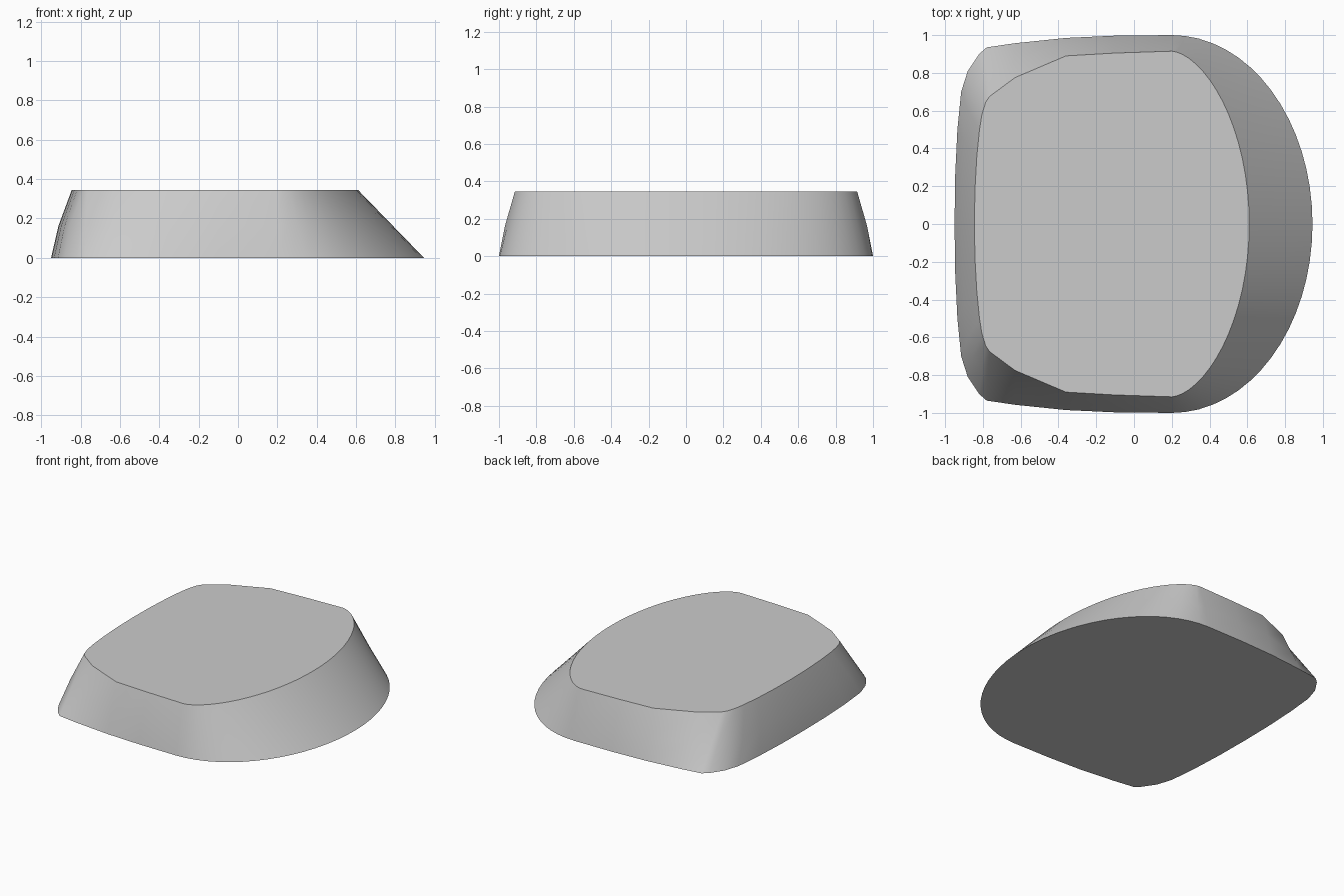
import bpy, bmesh, math

cube = bpy.data.objects.get("Cube")
if cube:
    bpy.data.objects.remove(cube, do_unlink=True)

HEIGHT = 0.345
MID = 0.47          # relative height of the slightly bulged middle ring
STEPS = 16

grey = bpy.data.materials.new("plain grey")
grey.use_nodes = True
grey.diffuse_color = (0.6, 0.6, 0.6, 1)
grey.node_tree.nodes["Principled BSDF"].inputs["Base Color"].default_value = (0.6, 0.6, 0.6, 1)


def round_side(reach, width, power):
    """Curved +x side, from the middle to where the straight flank starts."""
    points = []
    for i in range(STEPS + 1):
        t = math.sin(i / STEPS * math.pi / 2)
        points.append((0.2 + (reach - 0.2) * max(0, 1 - t * t) ** power, width * t))
    return points


# Half outlines: round side, flank, corner, then the shallow -x side
base = round_side(0.945, 1.0, 0.5) + [
    (-0.1, 0.997), (-0.36, 0.985), (-0.63, 0.957), (-0.78, 0.935), (-0.82, 0.9),
    (-0.88, 0.81), (-0.915, 0.7), (-0.935, 0.5), (-0.947, 0.25), (-0.95, 0)]
top = round_side(0.61, 0.915, 0.6) + [
    (-0.1, 0.905), (-0.36, 0.89), (-0.63, 0.775), (-0.765, 0.675), (-0.785, 0.645),
    (-0.805, 0.58), (-0.818, 0.5), (-0.832, 0.36), (-0.842, 0.18), (-0.845, 0)]

# Middle ring bulges along the flanks and the -x side, but not at the corner
middle = []
for i, ((bx, by), (tx, ty)) in enumerate(zip(base, top)):
    x, y = bx + (tx - bx) * MID, by + (ty - by) * MID
    if i in range(STEPS, STEPS + 3):
        y += 0.008
    if i > STEPS + 5:
        x -= 0.012
    middle.append((x, y))


def ring(bm, half, z):
    mirrored = [(x, -y) for x, y in half[-2:0:-1]]
    return [bm.verts.new((x, y, z)) for x, y in half + mirrored]


# Loft the three rings and close both ends
bm = bmesh.new()
rings = [ring(bm, base, 0), ring(bm, middle, HEIGHT * MID), ring(bm, top, HEIGHT)]
for low, high in zip(rings, rings[1:]):
    for i in range(len(low)):
        j = (i + 1) % len(low)
        bm.faces.new((low[i], low[j], high[j], high[i]))
bm.faces.new(rings[0][::-1])
bm.faces.new(rings[-1])
bmesh.ops.recalc_face_normals(bm, faces=bm.faces)

mesh = bpy.data.meshes.new("tapered_block")
bm.to_mesh(mesh)
bm.free()
mesh.materials.append(grey)
block = bpy.data.objects.new("tapered_block", mesh)
bpy.context.collection.objects.link(block)
bpy.ops.object.select_all(action='DESELECT')
block.select_set(True)
bpy.context.view_layer.objects.active = block
bpy.ops.object.shade_smooth_by_angle(angle=math.radians(35))
